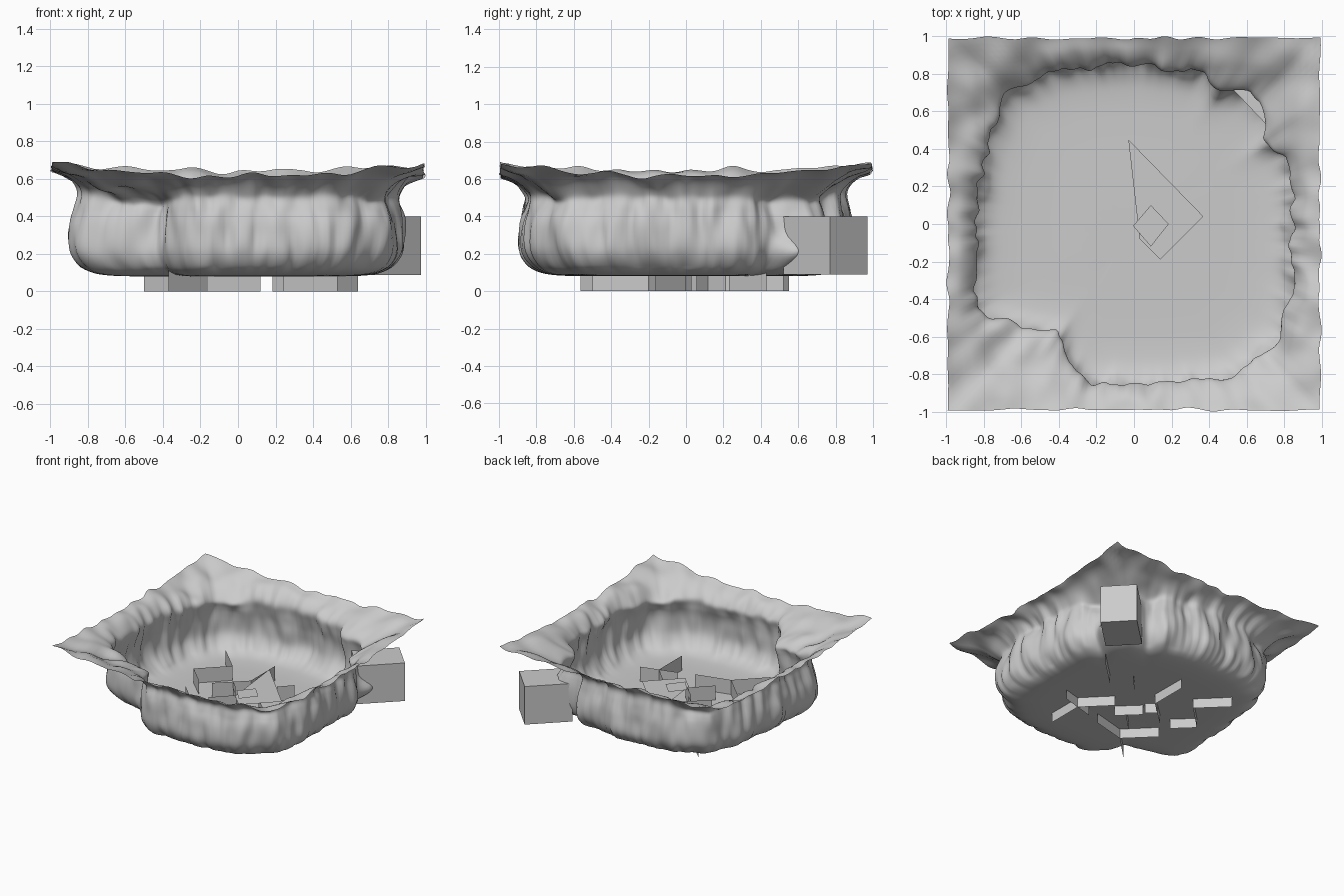
import bpy, bmesh, math
from mathutils import Vector, noise

if "Cube" in bpy.data.objects:
    bpy.data.objects.remove(bpy.data.objects["Cube"])

# ---------- helpers ----------
def make_object(name, bm, smooth=False):
    bmesh.ops.recalc_face_normals(bm, faces=bm.faces[:])
    me = bpy.data.meshes.new(name)
    bm.to_mesh(me)
    bm.free()
    ob = bpy.data.objects.new(name, me)
    bpy.context.collection.objects.link(ob)
    for p in me.polygons:
        p.use_smooth = smooth
    return ob

def catmull(pts, i, t):
    g = lambda j: Vector(pts[max(0, min(len(pts) - 1, j))])
    a, b, c, d = g(i - 1), g(i), g(i + 1), g(i + 2)
    return 0.5 * (2 * b + (c - a) * t + (2 * a - 5 * b + 4 * c - d) * t * t
                  + (3 * b - a - 3 * c + d) * t ** 3)

# ---------- basin: plan outline of the rock wall ----------
N = 288
outline = [(.87, 0), (.86, .36), (.72, .44), (.75, .57), (.73, .66), (.64, .73), (.45, .73),
           (.40, .84), (0, .89), (-.4, .86), (-.7, .74), (-.83, .4), (-.88, 0), (-.88, -.3),
           (-.86, -.5), (-.62, -.57), (-.4, -.60), (-.38, -.75), (-.25, -.88), (.2, -.88),
           (.55, -.85), (.8, -.65), (.87, -.35)]
polar = [(math.atan2(y, x) % math.tau, math.hypot(x, y)) for x, y in outline]
polar.append((math.tau, polar[0][1]))

def raw_radius(a):
    a %= math.tau
    for (a0, r0), (a1, r1) in zip(polar, polar[1:]):
        if a0 <= a <= a1:
            # straight edge between the two plan points
            s = math.sin(a1 - a0)
            return r0 * r1 * s / (r0 * math.sin(a - a0) + r1 * math.sin(a1 - a))
    return polar[0][1]

def radius(a):
    return sum(raw_radius(a + d * .02) for d in (-2, -1, 0, 1, 2)) / 5

# profile: (share of wall radius, blend to square rim, height)
profile = [(.3, 0, .082), (.55, 0, .080), (.75, 0, .083), (.87, 0, .098), (.95, 0, .14),
           (1.0, 0, .22), (1.0, 0, .34), (.975, 0, .44), (.955, .02, .52),
           (.96, .2, .575), (.97, .55, .62), (1, 1, .645)]
STEPS = 5
rows = [catmull(profile, i, s / STEPS) for i in range(len(profile) - 1) for s in range(STEPS)]
rows.append(Vector(profile[-1]))

bm = bmesh.new()
centre = bm.verts.new((0, 0, .082))
rings = []
for k, blend, h in rows:
    blend = max(0, min(1, blend))
    ring = []
    wall = max(0, min(1, (h - .08) / .05))
    for n in range(N):
        a = n / N * math.tau
        c, s = math.cos(a), math.sin(a)
        sq = 1 / max(abs(c), abs(s))
        r = radius(a)
        gap = max(0, sq - r - .15)
        # vertical flutes and lumps of the rock
        flute = noise.noise((c * 7, s * 7, h * 3)) * .035 + noise.noise((c * 17, s * 17, h * 5 + 5)) * .022
        # lump of the back right pocket that pokes through the corner room
        poke = .09 * math.exp(-((a - .64) / .07) ** 2 - ((h - .21) / .07) ** 2)
        rr = r * k * (1 - blend) + sq * blend + (flute * wall + poke) * (1 - blend)
        rr = min(rr + blend * .02 * (noise.noise((c * 9, s * 9, 20)) - .5), sq)
        corner = ((sq - 1) / .414) ** 1.5
        lip = max(0, min(1, (h - .4) / .15))
        low_side = max(0, c - .5, -s - .5) * (1 - corner)
        z = h - .18 * gap * lip * (1 - blend) + blend * .04 * corner - .06 * low_side * lip
        z += lip * noise.noise((c * rr * 6, s * rr * 6, 3)) * .035
        ring.append(bm.verts.new((c * rr, s * rr, z)))
    rings.append(ring)
for j in range(N):
    m = (j + 1) % N
    bm.faces.new((centre, rings[0][j], rings[0][m]))
    for r0, r1 in zip(rings, rings[1:]):
        bm.faces.new((r0[j], r1[j], r1[m], r0[m]))
make_object("rock_basin", bm, True)

# ---------- maze walls: thin upright sheets through the floor ----------
def sheet_walls(name, paths, z0=0, z1=.2):
    bm = bmesh.new()
    for path in paths:
        for (x0, y0), (x1, y1) in zip(path, path[1:]):
            bm.faces.new([bm.verts.new(p) for p in
                          ((x0, y0, z0), (x1, y1, z0), (x1, y1, z1), (x0, y0, z1))])
    return make_object(name, bm)

sheet_walls("left_maze_walls", [[(-.5, .55), (-.29, .345), (-.5, .14), (-.355, 0)]])
sheet_walls("front_maze_walls", [[(-.37, -.15), (-.16, -.357), (-.37, -.565)],
                                 [(-.16, -.357), (.12, -.285)]])
sheet_walls("right_maze_walls", [[(.185, 0), (.385, -.2), (.385, -.5)],
                                 [(.24, -.24), (.53, -.16)], [(.43, .23), (.64, .43)]])
sheet_walls("centre_maze_walls", [[(-.03, .52), (-.03, .21), (-.245, .01)],
                                  [(-.13, .12), (-.06, .055)], [(.28, .33), (.19, .235)],
                                  [(-.065, .03), (.09, -.12)], [(-.12, -.21), (.03, -.06)]])

# ---------- flat sheets roofing the middle of the maze ----------
def flat_sheet(name, plan, z):
    bm = bmesh.new()
    bm.faces.new([bm.verts.new((x, y, z)) for x, y in plan])
    make_object(name, bm)

flat_sheet("maze_roof", [(-.03, .45), (.37, .04), (.14, -.19), (.03, -.08)], .2)
flat_sheet("maze_hatch", [(.185, 0), (.09, .1), (-.005, -.01), (.09, -.12)], .21)

# ---------- corner room: turned box at the end of the back right pocket ----------
bm = bmesh.new()
plan = [(.715, .52), (.975, .77), (.785, .97), (.525, .72)]
low = [bm.verts.new((x, y, .088)) for x, y in plan]
top = [bm.verts.new((x, y, .4)) for x, y in plan]
bm.faces.new(low)
bm.faces.new(top)
for i in range(4):
    j = (i + 1) % 4
    bm.faces.new((low[i], low[j], top[j], top[i]))
make_object("corner_room", bm)
